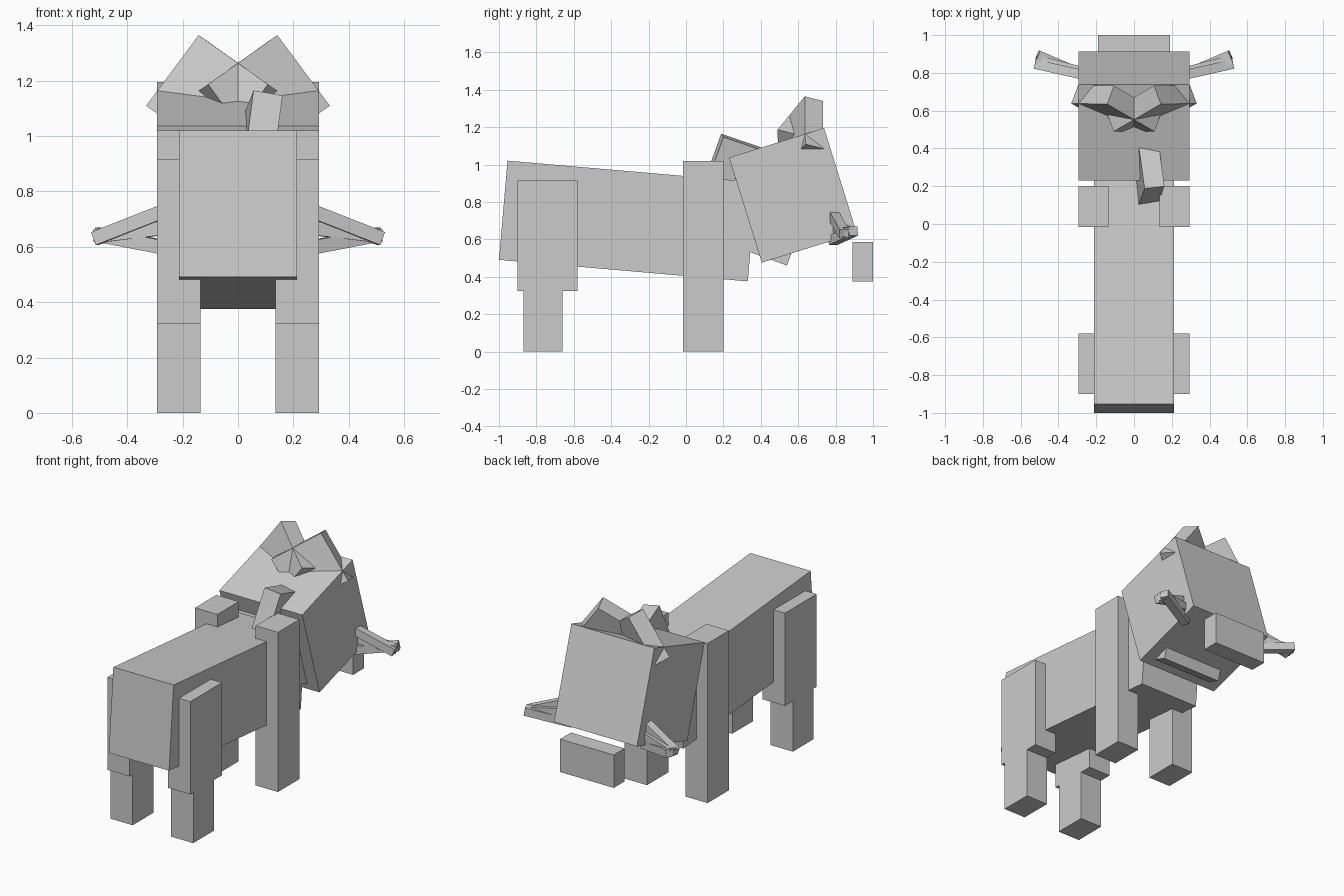
import bpy, bmesh
from math import radians
from mathutils import Vector, Matrix

if "Cube" in bpy.data.objects:
    bpy.data.objects.remove(bpy.data.objects["Cube"])


def block(name, corner, a, b, c):
    """Box from one corner and three edge vectors."""
    corner, a, b, c = (Vector(v) for v in (corner, a, b, c))
    bm = bmesh.new()
    bmesh.ops.create_cube(bm, size=1.0)
    for v in bm.verts:
        p = v.co + Vector((0.5, 0.5, 0.5))
        v.co = corner + a * p.x + b * p.y + c * p.z
    bmesh.ops.recalc_face_normals(bm, faces=bm.faces)
    mesh = bpy.data.meshes.new(name)
    bm.to_mesh(mesh)
    bm.free()
    obj = bpy.data.objects.new(name, mesh)
    bpy.context.collection.objects.link(obj)
    return obj


def tilted(name, half_w, y, z, length, height, deg):
    """Centred box pitched about x; (y, z) is its lower rear corner."""
    r = Matrix.Rotation(radians(deg), 3, 'X')
    return block(name, (-half_w, y, z), (2 * half_w, 0, 0),
                 r @ Vector((0, length, 0)), r @ Vector((0, 0, height)))


def upright(name, x, y, z):
    """Axis-aligned box from (min, max) ranges."""
    return block(name, (x[0], y[0], z[0]), (x[1] - x[0], 0, 0),
                 (0, y[1] - y[0], 0), (0, 0, z[1] - z[0]))


def bar(name, start, end, t):
    """Square bar between two points."""
    start, end = Vector(start), Vector(end)
    d = end - start
    side = d.cross(Vector((0, 0, 1))).normalized() * t
    up = side.cross(d).normalized() * t
    return block(name, start - side / 2 - up / 2, d, side, up)


# Body, neck, head and snout
tilted("body", 0.213, -1.0, 0.491, 1.335, 0.532, -4.95)
tilted("neck", 0.213, 0.145, 0.604, 0.42, 0.40, -20)
tilted("head", 0.293, 0.405, 0.476, 0.532, 0.588, 17.3)
upright("snout", (-0.19, 0.19), (0.89, 1.0), (0.375, 0.585))

# Tilted tuft behind the head
across = Vector((0.105, 0.012, -0.018))
along = Vector((-0.03, 0.22, -0.075)).normalized()
down = along.cross(across).normalized()
down *= -1 if down.z > 0 else 1
block("tuft", (0.056, 0.188, 1.165), across, along * 0.37, down * 0.37)

for s, side in ((1, "right"), (-1, "left")):
    x = sorted((s * 0.135, s * 0.293))
    # Legs
    upright("front_leg_" + side, x, (-0.015, 0.2), (0, 1.02))
    upright("back_thigh_" + side, x, (-0.9, -0.58), (0.323, 0.915))
    upright("back_shin_" + side, x, (-0.87, -0.66), (0, 0.323))
    # Ears, crossing each other in the middle
    block("ear_" + side, (s * 0.142, 0.635, 1.365), (s * -0.25, -0.145, -0.178),
          (s * 0.19, 0.003, -0.255), (s * -0.036, 0.097, -0.025))
    # Tusk bars, converging at the tip
    bar("tusk_upper_" + side, (s * 0.25, 0.785, 0.735), (s * 0.517, 0.845, 0.63), 0.05)
    bar("tusk_middle_" + side, (s * 0.25, 0.80, 0.67), (s * 0.515, 0.87, 0.638), 0.05)
    bar("tusk_lower_" + side, (s * 0.25, 0.785, 0.595), (s * 0.51, 0.895, 0.645), 0.05)
